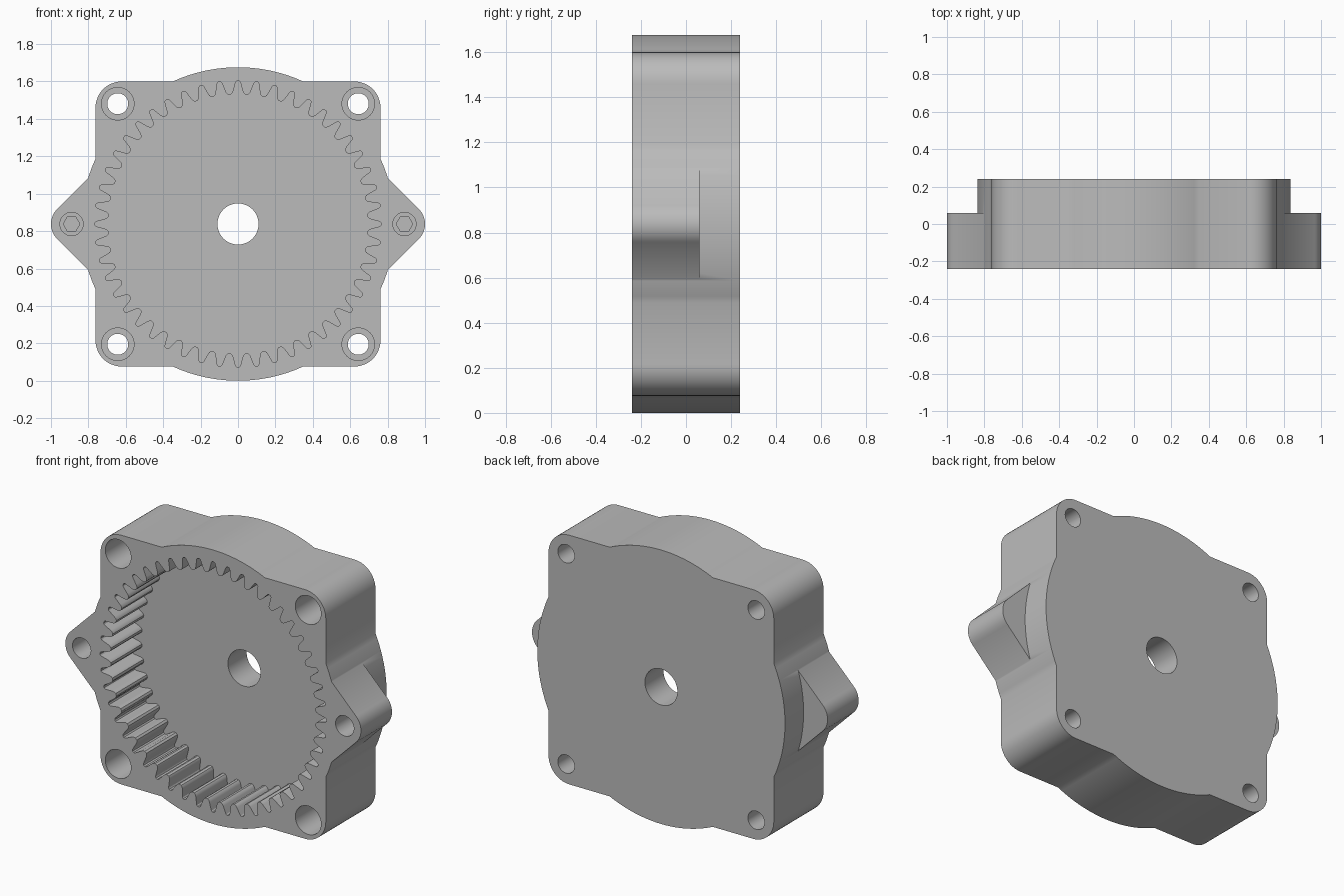
import bpy, bmesh
from math import sin, cos, pi, radians

CZ = 0.838                   # height of the central axis
FRONT, BACK, FLOOR = -0.24, 0.24, 0.06

if "Cube" in bpy.data.objects:
    bpy.data.objects.remove(bpy.data.objects["Cube"])

grey = bpy.data.materials.new("plain_grey")
grey.use_nodes = True
GREY = (0.5, 0.5, 0.5, 1)
grey.diffuse_color = GREY
grey.node_tree.nodes["Principled BSDF"].inputs["Base Color"].default_value = GREY


def arc(cx, cz, r, a0, a1, n):
    """Points on an arc, angles in degrees."""
    angles = [radians(a0 + (a1 - a0) * i / n) for i in range(n + 1)]
    return [(cx + r * cos(a), cz + r * sin(a)) for a in angles]


def circle(cx, cz, r, n=48):
    return arc(cx, cz, r, 0, 360, n)[:-1]


def prism(name, outline, y0, y1):
    """Extrude an x/z outline (relative to the axis) from y0 to y1."""
    bm = bmesh.new()
    face = bm.faces.new([bm.verts.new((x, y0, z + CZ)) for x, z in outline])
    new = bmesh.ops.extrude_face_region(bm, geom=[face])["geom"]
    verts = [v for v in new if isinstance(v, bmesh.types.BMVert)]
    bmesh.ops.translate(bm, verts=verts, vec=(0, y1 - y0, 0))
    bmesh.ops.recalc_face_normals(bm, faces=bm.faces)
    mesh = bpy.data.meshes.new(name)
    bm.to_mesh(mesh)
    bm.free()
    mesh.materials.append(grey)
    obj = bpy.data.objects.new(name, mesh)
    bpy.context.collection.objects.link(obj)
    return obj


def combine(target, tool, operation):
    """Apply a boolean and discard the tool object."""
    mod = target.modifiers.new(operation, 'BOOLEAN')
    mod.operation, mod.object, mod.solver = operation, tool, 'EXACT'
    bpy.context.view_layer.objects.active = target
    bpy.ops.object.modifier_apply(modifier=mod.name)
    bpy.data.objects.remove(tool)


# Housing: round drum joined with a rounded square
housing = prism("gear_housing", circle(0, 0, 0.838, 144), FRONT, BACK)
HALF, ROUND = 0.762, 0.14
square = []
for k, (sx, sz) in enumerate([(1, 1), (-1, 1), (-1, -1), (1, -1)]):
    c = HALF - ROUND
    square += arc(sx * c, sz * c, ROUND, 90 * k, 90 * k + 90, 12)
combine(housing, prism("square_flange", square, FRONT, BACK), 'UNION')

# Side ears: shallow tabs tapering at 45 degrees to a rounded tip
for side in (1, -1):
    tip = arc(0.887, 0, 0.113, -45, 45, 16)
    root = 0.77
    spread = sum(tip[-1]) - root
    tab = [(root, -spread)] + tip + [(root, spread)]
    tab = [(side * x, z) for x, z in tab]
    combine(housing, prism("side_ear", tab, FRONT, FLOOR), 'UNION')

# Internal ring gear pocket
TEETH, R_IN, R_OUT = 48, 0.694, 0.766
tooth = [(-0.42, 0.0), (-0.32, 0.1), (-0.26, 0.28), (-0.17, 0.7), (-0.12, 0.92),
         (-0.05, 1.0), (0.05, 1.0), (0.12, 0.92), (0.17, 0.7), (0.26, 0.28),
         (0.32, 0.1), (0.42, 0.0)]
pocket = []
for i in range(TEETH):
    for offset, height in tooth:
        a = 2 * pi * (i + offset) / TEETH
        r = R_IN + (R_OUT - R_IN) * height
        pocket.append((r * cos(a), r * sin(a)))
combine(housing, prism("gear_pocket", pocket, FRONT - 0.1, FLOOR), 'DIFFERENCE')

# Shaft hole
combine(housing, prism("shaft_hole", circle(0, 0, 0.11, 64), 0, BACK + 0.1), 'DIFFERENCE')

# Corner bolt holes with counterbores
for sx in (1, -1):
    for sz in (1, -1):
        x, z = 0.643 * sx, 0.643 * sz
        combine(housing, prism("counterbore", circle(x, z, 0.087), FRONT - 0.1, FLOOR), 'DIFFERENCE')
        combine(housing, prism("bolt_hole", circle(x, z, 0.056), 0, BACK + 0.1), 'DIFFERENCE')

# Blind stepped holes in the ears
for side in (1, -1):
    x = 0.89 * side
    combine(housing, prism("ear_hole", circle(x, 0, 0.062), FRONT - 0.1, -0.04), 'DIFFERENCE')
    combine(housing, prism("ear_socket", circle(x, 0, 0.044, 6), -0.1, 0.02), 'DIFFERENCE')

# Smooth curved walls, sharp rims
bpy.ops.object.select_all(action='DESELECT')
housing.select_set(True)
bpy.context.view_layer.objects.active = housing
bpy.ops.object.shade_smooth_by_angle(angle=radians(30))
